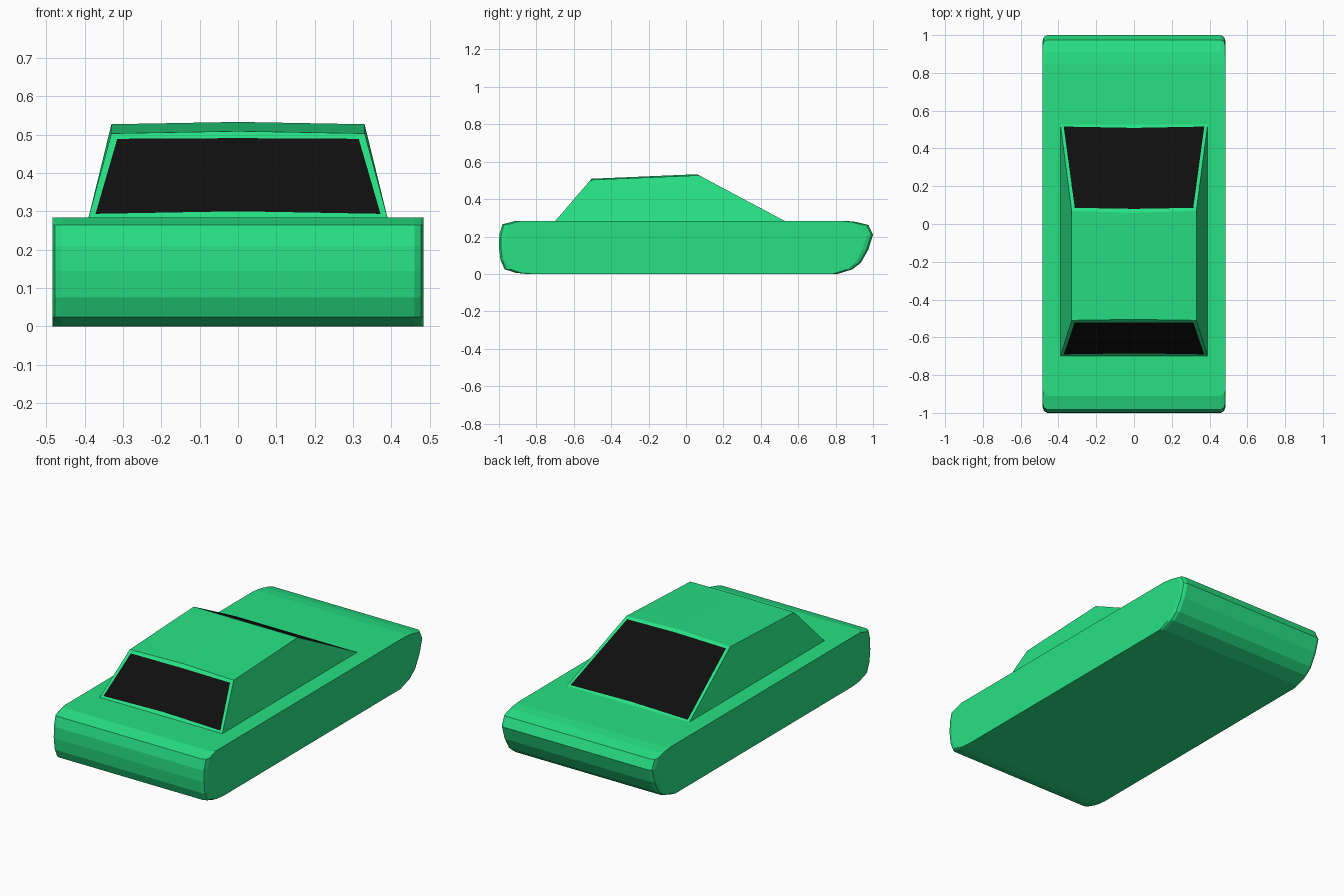
import bpy
import bmesh

if "Cube" in bpy.data.objects:
    bpy.data.objects.remove(bpy.data.objects["Cube"], do_unlink=True)


def material(name, colour):
    mat = bpy.data.materials.new(name)
    mat.use_nodes = True
    mat.diffuse_color = colour
    mat.node_tree.nodes["Principled BSDF"].inputs["Base Color"].default_value = colour
    return mat


green = material("green paint", (0.02, 0.75, 0.23, 1))
black = material("black glass", (0.0045, 0.0045, 0.0045, 1))


def finish(name, bm, mats):
    bmesh.ops.recalc_face_normals(bm, faces=bm.faces)
    mesh = bpy.data.meshes.new(name)
    bm.to_mesh(mesh)
    bm.free()
    for mat in mats:
        mesh.materials.append(mat)
    obj = bpy.data.objects.new(name, mesh)
    bpy.context.collection.objects.link(obj)
    return obj


# Body: side profile lofted across the width, ends drawn in at the corners
profile = [(-0.85, 0), (-0.91, 0.006), (-0.97, 0.025), (-0.992, 0.075),
           (-1, 0.145), (-0.998, 0.21), (-0.982, 0.265), (-0.91, 0.284),
           (0.85, 0.284), (0.91, 0.278), (0.975, 0.262), (1, 0.21),
           (0.975, 0.13), (0.935, 0.06), (0.89, 0.025), (0.81, 0)]
stations = [(-0.484, 0.968), (-0.477, 0.99), (-0.46, 1),
            (0.46, 1), (0.477, 0.99), (0.484, 0.968)]
bm = bmesh.new()
rings = [[bm.verts.new((x, y * s, z)) for y, z in profile] for x, s in stations]
for a, b in zip(rings, rings[1:]):
    for i in range(len(a)):
        j = (i + 1) % len(a)
        bm.faces.new((a[i], a[j], b[j], b[i]))
bm.faces.new(rings[0])
bm.faces.new(rings[-1])
finish("body", bm, [green])

# Cabin: tapered block with a slightly crowned roof
bm = bmesh.new()


def row(y, z, half, crown_y=0, crown_z=0):
    return [bm.verts.new(p) for p in
            ((-half, y, z), (0, y + crown_y, z + crown_z), (half, y, z))]


front_low = row(-0.70, 0.282, 0.39)
front_top = row(-0.51, 0.503, 0.33, 0.005, 0.006)
rear_top = row(0.07, 0.527, 0.33, -0.011, 0.006)
rear_low = row(0.53, 0.282, 0.39)
windows = []
for low, top in ((front_low, front_top), (rear_low, rear_top)):
    windows.append(bm.faces.new(low + top[::-1]))
for i in range(2):
    bm.faces.new((front_top[i], front_top[i + 1], rear_top[i + 1], rear_top[i]))
for i in (0, 2):
    bm.faces.new((front_low[i], front_top[i], rear_top[i], rear_low[i]))
bm.faces.new(front_low + rear_low[::-1])
bmesh.ops.recalc_face_normals(bm, faces=bm.faces)

# Windscreen and rear window: inset panes
for pane in windows:
    bmesh.ops.inset_individual(bm, faces=[pane], thickness=0.024)
    pane.material_index = 1
finish("cabin", bm, [green, black])
